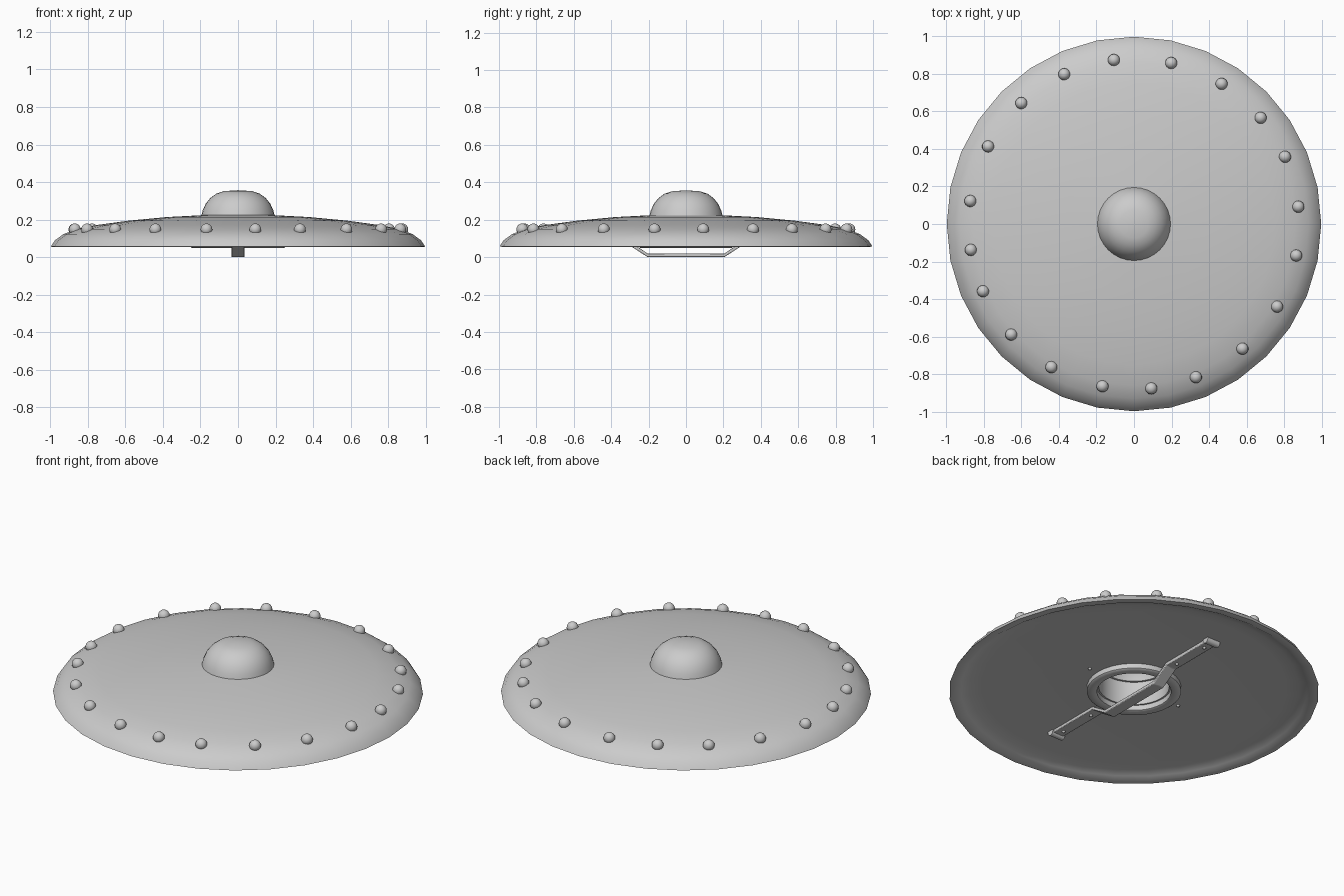
import bpy, bmesh
from math import radians, cos, sin, pi
from mathutils import Matrix

SIDES = 32

cube = bpy.data.objects.get("Cube")
if cube:
    bpy.data.objects.remove(cube, do_unlink=True)

grey = bpy.data.materials.new("plain grey")
grey.use_nodes = True
colour = (0.6, 0.6, 0.6, 1)
grey.diffuse_color = colour
grey.node_tree.nodes["Principled BSDF"].inputs["Base Color"].default_value = colour


def finish(name, bm, angle=40):
    """Turn a bmesh into a smooth-shaded object."""
    bmesh.ops.remove_doubles(bm, verts=bm.verts, dist=0.0001)
    bmesh.ops.recalc_face_normals(bm, faces=bm.faces)
    mesh = bpy.data.meshes.new(name)
    bm.to_mesh(mesh)
    bm.free()
    mesh.materials.append(grey)
    obj = bpy.data.objects.new(name, mesh)
    bpy.context.collection.objects.link(obj)
    bpy.ops.object.select_all(action='DESELECT')
    obj.select_set(True)
    bpy.context.view_layer.objects.active = obj
    bpy.ops.object.shade_smooth_by_angle(angle=radians(angle))
    return obj


def lathe(name, profile, closed=True, angle=40):
    """Spin (radius, height) points around the z axis."""
    bm = bmesh.new()
    verts = [bm.verts.new((0, r, z)) for r, z in profile]
    pairs = list(zip(verts, verts[1:]))
    if closed:
        pairs.append((verts[-1], verts[0]))
    edges = [bm.edges.new(p) for p in pairs]
    bmesh.ops.spin(bm, geom=verts + edges, cent=(0, 0, 0), axis=(0, 0, 1),
                   angle=2 * pi, steps=SIDES, use_duplicate=False)
    return finish(name, bm, angle)


# Curved board with a rounded rim, a shallow hollow back and a centre hole
lathe("shield_board", [
    (0.19, 0.224), (0.38, 0.214), (0.58, 0.195), (0.75, 0.172), (0.86, 0.15),
    (0.93, 0.123), (0.975, 0.09), (0.997, 0.056), (0.96, 0.054), (0.935, 0.068),
    (0.89, 0.08), (0.82, 0.084), (0.19, 0.084)])

# Hollow central dome
lathe("centre_dome", [
    (0.195, 0.222), (0.188, 0.25), (0.172, 0.285), (0.148, 0.315), (0.115, 0.339),
    (0.075, 0.352), (0, 0.357), (0, 0.342), (0.07, 0.338), (0.105, 0.326),
    (0.135, 0.303), (0.158, 0.275), (0.172, 0.245), (0.178, 0.222)])

# Raised collar around the hole at the back
lathe("back_collar", [
    (0.2, 0.09), (0.2, 0.054), (0.208, 0.05), (0.246, 0.05), (0.254, 0.056),
    (0.254, 0.09)])

# Ring of studs, spaced by hand
STUD_ANGLES = [77, 58, 40, 24, 6, -11, -30, -49, -68, -84,
               -101, -120, -138, -156, -171, 172, 152, 133, 115, 97]
bm = bmesh.new()
for a in STUD_ANGLES:
    t = radians(a)
    place = Matrix.Translation((0.88 * cos(t), 0.88 * sin(t), 0.148))
    bmesh.ops.create_uvsphere(bm, u_segments=14, v_segments=8, radius=0.032,
                              matrix=place)
finish("rim_studs", bm)

# Handle: a bent strap, mirrored front to back
half = [(0.205, 0.0), (0.31, 0.068), (0.65, 0.068)]
path = [(-y, z) for y, z in reversed(half)] + half
bm = bmesh.new()
rings = []
for y, z in path:
    rings.append([bm.verts.new((x, y, z + h)) for x, h in
                  ((-0.035, 0), (0.035, 0), (0.035, 0.02), (-0.035, 0.02))])
for a, b in zip(rings, rings[1:]):
    for i in range(4):
        j = (i + 1) % 4
        bm.faces.new((a[i], a[j], b[j], b[i]))
bm.faces.new(rings[0])
bm.faces.new(rings[-1])
strap = finish("handle_strap", bm, 30)
bevel = strap.modifiers.new("soft edges", 'BEVEL')
bevel.width = 0.004
bevel.segments = 2

# Rolled ends of the strap
bm = bmesh.new()
for side in (-1, 1):
    place = Matrix.Translation((0, side * 0.65, 0.075)) @ Matrix.Rotation(pi / 2, 4, 'Y')
    bmesh.ops.create_cone(bm, cap_ends=True, segments=16, radius1=0.02, radius2=0.02,
                          depth=0.085, matrix=place)
finish("handle_rolled_ends", bm)

# Small rivets on the strap and beside the collar
bm = bmesh.new()
spots = [(0, s * y, 0.068) for s in (-1, 1) for y in (0.36, 0.59)]
spots += [(s * 0.31, 0, 0.084) for s in (-1, 1)]
for spot in spots:
    bmesh.ops.create_uvsphere(bm, u_segments=10, v_segments=6, radius=0.01,
                              matrix=Matrix.Translation(spot))
finish("back_rivets", bm)
